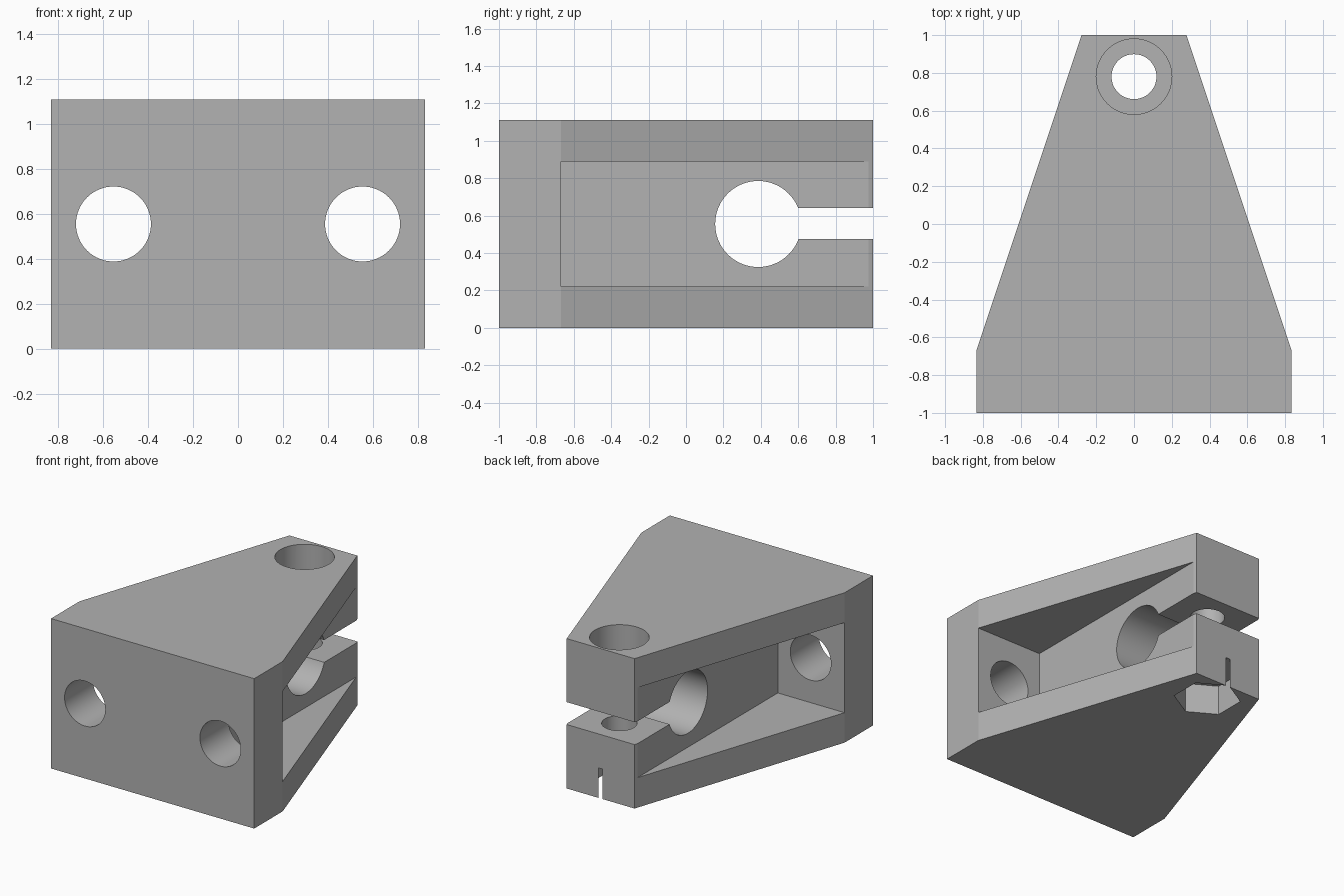
import bpy, bmesh, math
from mathutils import Matrix

if "Cube" in bpy.data.objects:
    bpy.data.objects.remove(bpy.data.objects["Cube"])

HEIGHT = 1.111
MID = HEIGHT / 2
BOLT_Y = 0.78

grey = bpy.data.materials.new("light_grey")
grey.use_nodes = True
colour = (0.445, 0.445, 0.445, 1)
grey.diffuse_color = colour
grey.node_tree.nodes["Principled BSDF"].inputs["Base Color"].default_value = colour


def new_object(name, bm):
    bmesh.ops.recalc_face_normals(bm, faces=bm.faces)
    mesh = bpy.data.meshes.new(name)
    bm.to_mesh(mesh)
    bm.free()
    mesh.materials.append(grey)
    obj = bpy.data.objects.new(name, mesh)
    bpy.context.collection.objects.link(obj)
    return obj


def cut(name, bm):
    cutter = new_object(name, bm)
    cutter.hide_render = True
    mod = body.modifiers.new(name, "BOOLEAN")
    mod.operation = "DIFFERENCE"
    mod.solver = "EXACT"
    mod.object = cutter
    bpy.context.view_layer.objects.active = body
    bpy.ops.object.modifier_apply(modifier=name)
    bpy.data.objects.remove(cutter)


def cut_box(name, low, high):
    bm = bmesh.new()
    size = [b - a for a, b in zip(low, high)]
    centre = [(a + b) / 2 for a, b in zip(low, high)]
    bmesh.ops.create_cube(bm, size=1, matrix=Matrix.Translation(centre) @ Matrix.Diagonal((*size, 1)))
    cut(name, bm)


def cut_round(name, centre, radius, length, axis="Z", sides=64):
    # Cylinder along the given axis; six sides gives a hexagon pointing along y
    turn = {"X": Matrix.Rotation(math.pi / 2, 4, "Y"),
            "Y": Matrix.Rotation(math.pi / 2, 4, "X"),
            "Z": Matrix.Identity(4)}[axis]
    bm = bmesh.new()
    bmesh.ops.create_cone(bm, cap_ends=True, segments=sides, radius1=radius, radius2=radius,
                          depth=length, matrix=Matrix.Translation(centre) @ turn)
    cut(name, bm)


# Tapered body, extruded from its plan outline
half = [(0.833, -1), (0.833, -0.667), (0.278, 1)]
outline = half + [(-x, y) for x, y in reversed(half)]
bm = bmesh.new()
base = bm.faces.new([bm.verts.new((x, y, 0)) for x, y in outline])
top = bmesh.ops.extrude_face_region(bm, geom=[base])["geom"]
bmesh.ops.translate(bm, vec=(0, 0, HEIGHT), verts=[v for v in top if isinstance(v, bmesh.types.BMVert)])
body = new_object("clamp_bracket", bm)

# Side pockets and mounting holes through the front plate
for side in (-1, 1):
    x = sorted((side * 0.286, side * 1.2))
    cut_box("side_pocket", (x[0], -0.667, 0.222), (x[1], 1.2, 0.889))
    cut_round("mounting_hole", (side * 0.555, -0.85, MID), 0.167, 0.6, "Y")

# Rod hole with the clamping slot
cut_round("rod_hole", (0, 0.386, MID), 0.23, 2, "X")
cut_box("clamp_slot", (-1, 0.45, 0.474), (1, 1.2, 0.64))

# Clamp bolt hole, head recess and nut trap
cut_round("bolt_hole", (0, BOLT_Y, MID), 0.119, 2)
cut_round("bolt_head_recess", (0, BOLT_Y, HEIGHT), 0.2, 0.444)
cut_round("nut_trap", (0, BOLT_Y, 0), 0.23, 0.444, sides=6)

# Smooth bores, sharp edges
body.select_set(True)
bpy.context.view_layer.objects.active = body
bpy.ops.object.shade_smooth_by_angle(angle=math.radians(15))
